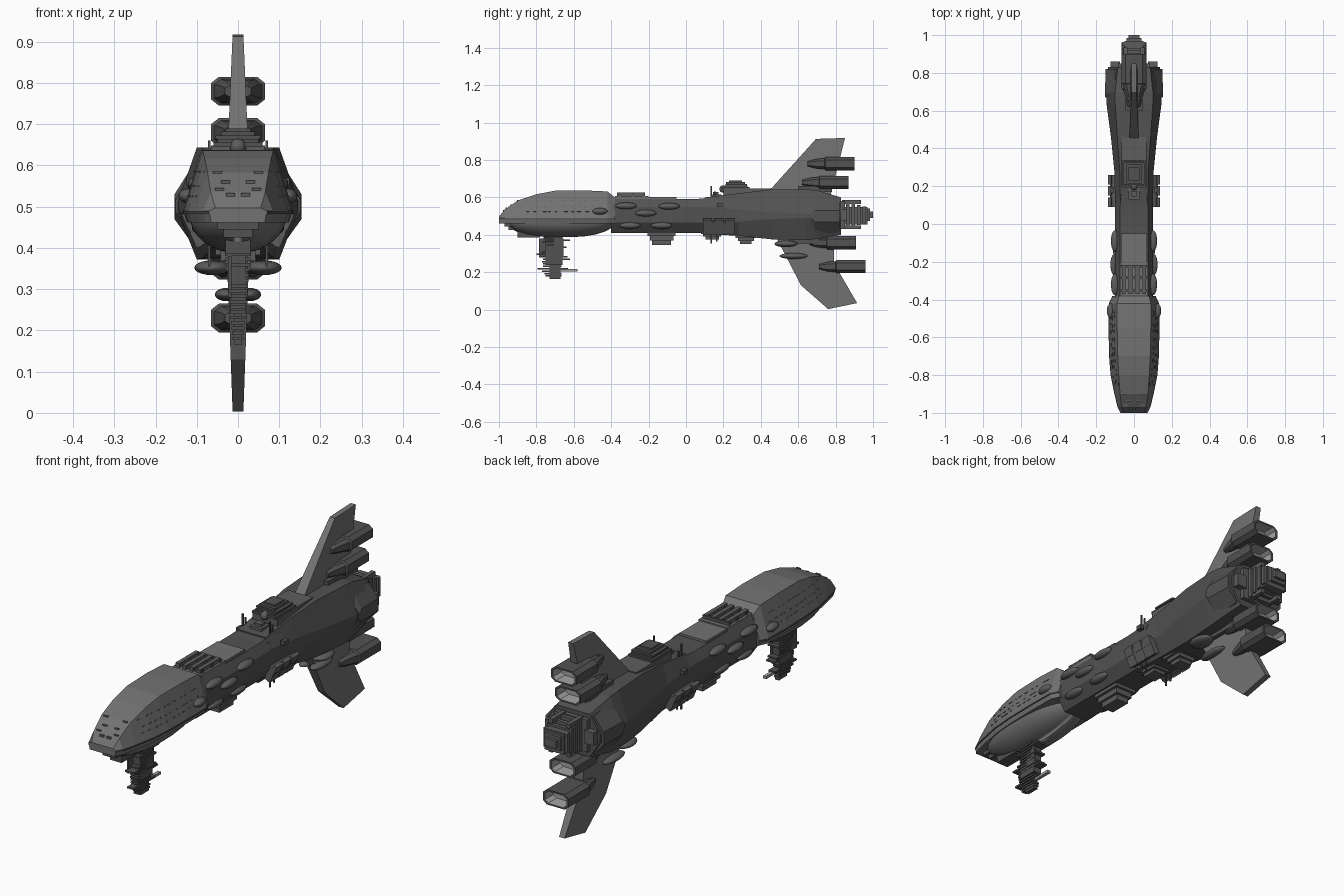
import bpy, bmesh, math, random
from mathutils import Matrix, Vector

random.seed(4)
cube = bpy.data.objects.get("Cube")
if cube:
    bpy.data.objects.remove(cube, do_unlink=True)


def material(name, v):
    m = bpy.data.materials.new(name)
    m.use_nodes = True
    col = (v, v, v, 1)
    m.diffuse_color = col
    m.node_tree.nodes["Principled BSDF"].inputs["Base Color"].default_value = col
    return m


HULL = material("hull grey", 0.17)
DARK = material("dark grey", 0.085)
DETAIL = material("detail grey", 0.11)
LIGHT = material("exhaust light grey", 0.36)


def finish(name, bm, mats, smooth=False):
    bmesh.ops.recalc_face_normals(bm, faces=bm.faces)
    me = bpy.data.meshes.new(name)
    bm.to_mesh(me)
    bm.free()
    for m in mats:
        me.materials.append(m)
    ob = bpy.data.objects.new(name, me)
    bpy.context.collection.objects.link(ob)
    if smooth:
        for p in me.polygons:
            p.use_smooth = True
    return ob


def loft(name, sections, mats, smooth=False, light_from=None):
    """Skin (y, half profile) sections, each mirrored in x, and cap the ends."""
    bm = bmesh.new()
    rings = []
    for y, half in sections:
        pts = half + [(-x, z) for x, z in reversed(half)]
        rings.append([bm.verts.new((x, y, z)) for x, z in pts])
    n = len(rings[0])
    for i, (a, b) in enumerate(zip(rings, rings[1:])):
        for j in range(n):
            k = (j + 1) % n
            f = bm.faces.new((a[j], a[k], b[k], b[j]))
            f.material_index = int(light_from is not None and i >= light_from)
    bm.faces.new(rings[0])
    bm.faces.new(rings[-1]).material_index = int(light_from is not None)
    return finish(name, bm, mats, smooth)


def boxes(name, items, mat):
    """One object of boxes: (centre, size) or (centre, size, y rotation)."""
    bm = bmesh.new()
    for c, s, *r in items:
        m = (Matrix.Translation(c) @ Matrix.Rotation(r[0] if r else 0, 4, 'Y')
             @ Matrix.Diagonal((*s, 1)))
        bmesh.ops.create_cube(bm, size=1, matrix=m)
    return finish(name, bm, [mat])


def span(x, y0, y1, z0, z1):
    """A centred box of half width x between the given limits."""
    return ((0, (y0 + y1) / 2, (z0 + z1) / 2), (2 * x, y1 - y0, z1 - z0))


def pods(name, items, mat):
    bm = bmesh.new()
    for c, r in items:
        bmesh.ops.create_uvsphere(bm, u_segments=20, v_segments=10, radius=1,
                                  matrix=Matrix.Translation(c) @ Matrix.Diagonal((*r, 1)))
    return finish(name, bm, [mat], True)


# Head: faceted upper shell, y, top half width, top height, rim half width
HEAD = [(-1, .055, .497, .07), (-.97, .066, .535, .085), (-.9, .074, .583, .102),
        (-.8, .081, .617, .122), (-.7, .086, .636, .13), (-.55, .089, .638, .133),
        (-.42, .089, .632, .131), (-.38, .08, .6, .112)]
loft("head_shell", [(y, [(wt, zt), (w, .49), (w * .93, .462)]) for y, wt, zt, w in HEAD], [HULL])
loft("head_rim_seam", [(y, [(w + .002, .488), (w + .002, .482)]) for y, wt, zt, w in HEAD], [DARK])

# Head: smooth bowl underneath
bowl = []
for i in range(15):
    t = -math.cos(math.pi * i / 14)
    k = max(.05, (1 - abs(t) ** 2.6) ** .5)
    bowl.append((-.67 + .3 * t, [(.118 * k * math.cos(a * math.pi / 16),
                 .482 - .095 * k * math.sin(a * math.pi / 16)) for a in range(9)]))
loft("head_bowl", bowl, [HULL], True)


def head_at(y):
    for a, b in zip(HEAD, HEAD[1:]):
        if a[0] <= y <= b[0]:
            t = (y - a[0]) / (b[0] - a[0])
            return [p + (q - p) * t for p, q in zip(a, b)]


# Small hull plates along the head sides and front
plates = []
for z in (.525, .55, .585):
    for i in range(11):
        y = -.84 + i * .038 + random.uniform(-.01, .01)
        _, wt, zt, w = head_at(y)
        x = w + (wt - w) * (z - .49) / (zt - .49)
        tilt = math.atan2(wt - w, zt - .49)
        for s in (-1, 1):
            plates.append(((s * x, y, z), (.004, random.uniform(.008, .024), .004), s * tilt))
boxes("head_side_plates", plates, DETAIL)
boxes("nose_plates", [((s * x, y, head_at(y)[2]), (.022, .008, .008))
      for s in (-1, 1) for x, y in ((.018, -.975), (.045, -.96), (.03, -.935), (.05, -.9))], DETAIL)
boxes("chin_blocks", [span(.05, -.97, -.88, .445, .47), span(.035, -.95, -.85, .425, .45),
                      span(.03, -.9, -.78, .385, .42)], DARK)

# Sensor mast of stacked irregular plates under the head
mast = [span(.02, -.75, -.66, .24, .41), span(.01, -.73, -.67, .165, .25)]
for i in range(17):
    z = .385 - i * .0128
    f = 1 - .6 * i / 16
    a, b = random.uniform(.03, .09), random.uniform(.03, .09)
    mast.append(span(.032 * f, -.71 - a, -.71 + b, z - .004, z + .004))
mast += [((s * .02, -.72 + .04 * s, .33), (.008, .05, .1)) for s in (-1, 1)]
boxes("sensor_mast", mast, DARK)
boxes("sensor_mast_arm", [span(.008, -.7, -.58, .205, .217)], LIGHT)


# Neck and widening rear hull
def hexagon(wt, zt, wm, zu, zl, wb, zb):
    return [(wt, zt), (wm, zu), (wm, zl), (wb, zb)]


loft("neck", [(y, hexagon(.075, z, .1, .55, .465, .062, .41))
              for y, z in ((-.4, .592), (.05, .592), (.2, .6))], [DARK])
loft("rear_hull", [(.1, hexagon(.072, .6, .1, .55, .465, .06, .405)),
                   (.28, hexagon(.075, .622, .104, .535, .47, .065, .395)),
                   (.46, hexagon(.088, .643, .122, .52, .485, .085, .376)),
                   (.64, hexagon(.1, .643, .146, .512, .49, .1, .372)),
                   (.7, hexagon(.1, .638, .147, .512, .49, .1, .378)),
                   (.83, hexagon(.085, .6, .138, .52, .485, .085, .4))], [DARK])
loft("rear_collar", [(.67, hexagon(.09, .62, .152, .515, .49, .09, .39)),
                     (.69, hexagon(.1, .615, .154, .53, .47, .1, .395)),
                     (.82, hexagon(.1, .59, .15, .53, .47, .1, .415))], [DARK])

# Neck top deck with raised ribs
boxes("neck_top_deck", [span(.075, -.38, -.2, .58, .608), span(.07, -.2, -.05, .58, .602)], HULL)
boxes("neck_ribs", [((x, -.295, .612), (.02, .15, .028)) for x in (-.054, -.018, .018, .054)], DETAIL)
boxes("neck_rib_bands", [span(.068, y, y + .012, .606, .623) for y in (-.36, -.29, -.23)], DARK)
boxes("neck_top_hatch", [span(.03, .13, .19, .59, .617), span(.017, .145, .175, .61, .628)], DETAIL)

# Rounded side blisters
blisters = []
for s in (-1, 1):
    for y, z, x in ((-.32, .555, .1), (-.215, .516, .103), (-.09, .553, .1),
                    (-.46, .526, .122), (-.3, .45, .09), (-.13, .45, .09)):
        blisters.append(((s * x, y, z), (.022, .057 if y > -.4 else .04, .018)))
pods("side_blisters", blisters, DETAIL)

# Slanted grid panels on the lower sides, with thin aerials
grid = []
for s in (-1, 1):
    for i in range(3):
        for j in range(2):
            grid.append(((s * (.121 - .02 * j), .115 + i * .06, .465 - j * .044),
                         (.016, .05, .04), s * .42))
    grid.append(((s * .1, .175, .44), (.03, .17, .07), s * .42))
boxes("side_grid_panels", grid, DETAIL)
boxes("aerials", [((s * .07, .135 + d, z), (.006, .007, h)) for s in (-1, 1)
      for d, z, h in ((0, .62, .08), (.02, .61, .05), (0, .39, .07), (.03, .39, .05))]
      + [((s * .115, .18, .56), (.02, .03, .02)) for s in (-1, 1)], DARK)

# Stepped belly boxes
belly = []
for y, r, z0, z1 in ((-.13, .075, .345, .42), (.14, .06, .375, .42), (.32, .055, .35, .4)):
    for k in range(3):
        belly.append(span(.055 - .012 * k, y - r + .012 * k, y + r - .012 * k,
                          z1 - (z1 - z0) * (k + 1) / 3, z1))
boxes("belly_boxes", belly, DETAIL)

# Dorsal deck and stepped command tower
boxes("dorsal_deck", [span(.065, .2, .46, .6, .648)], DETAIL)
boxes("command_tower", [span(.06, .19, .34, .645, .656), span(.05, .2, .33, .656, .664),
                        span(.055, .21, .325, .664, .672), span(.04, .215, .315, .672, .682),
                        span(.03, .23, .3, .682, .69)], DARK)
pods("tower_dome", [((0, .2, .645), (.02, .022, .02))], DETAIL)


# Tapered fins, thinner towards the tips
def fin(name, outline, z_root, t_root, z_tip, t_tip):
    bm = bmesh.new()
    sides = []
    for s in (-1, 1):
        ring = []
        for y, z in outline:
            k = (z - z_root) / (z_tip - z_root)
            ring.append(bm.verts.new((s * (t_root + (t_tip - t_root) * k), y, z)))
        sides.append(ring)
        bm.faces.new(ring)
    n = len(outline)
    for i in range(n):
        j = (i + 1) % n
        bm.faces.new((sides[0][i], sides[0][j], sides[1][j], sides[1][i]))
    bmesh.ops.triangulate(bm, faces=bm.faces)
    return finish(name, bm, [HULL])


fin("upper_fin", [(.44, .63), (.695, .913), (.85, .918), (.77, .6)], .62, .026, .918, .013)
fin("lower_fin", [(.48, .39), (.615, .13), (.76, .003), (.915, .035), (.79, .25), (.79, .4)],
    .39, .027, 0, .013)
boxes("fin_root", [span(.045, .6, .78, .63, .662), span(.045, .55, .78, .355, .39)], DARK)


# Engine nacelles with hollow, lighter exhausts
def nacelle_ring(z, w, h):
    return [(w * .7, z + h), (w, z + h * .55), (w, z - h * .55), (w * .7, z - h)]


for name, y, z in (("upper_outer", .65, .78), ("upper_inner", .62, .68),
                   ("lower_inner", .66, .358), ("lower_outer", .71, .23)):
    shape = [(0, .032, .013), (.02, .037, .019), (.05, .046, .026), (.09, .058, .029),
             (.095, .066, .035), (.25, .066, .035), (.25, .056, .028), (.19, .054, .026)]
    loft(name + "_engine", [(y + d, nacelle_ring(z, w, h)) for d, w, h in shape],
         [DARK, LIGHT], light_from=6)

# Flattened pods beside the lower fin
pods("lower_fin_pods", [((s * .062, .535, .352), (.044, .062, .018)) for s in (-1, 1)]
     + [((s * .028, .575, .287), (.028, .076, .016)) for s in (-1, 1)], DETAIL)

# Stern machinery cluster
stern = [span(.085, .82, .85, .43, .58), span(.05, .84, .97, .455, .55),
         span(.03, .95, 1, .49, .525), span(.04, .95, .985, .475, .54)]
for i in range(4):
    y = .855 + i * .03
    stern.append(span(.062, y, y + .018, .435 + .009 * i, .578 - .009 * i))
stern += [((s * .045, .885, z), (.02, .1, .02)) for s in (-1, 1) for z in (.44, .575)]
stern += [((s * .1, .84, .505), (.05, .04, .06)) for s in (-1, 1)]
boxes("stern_machinery", stern, DETAIL)
